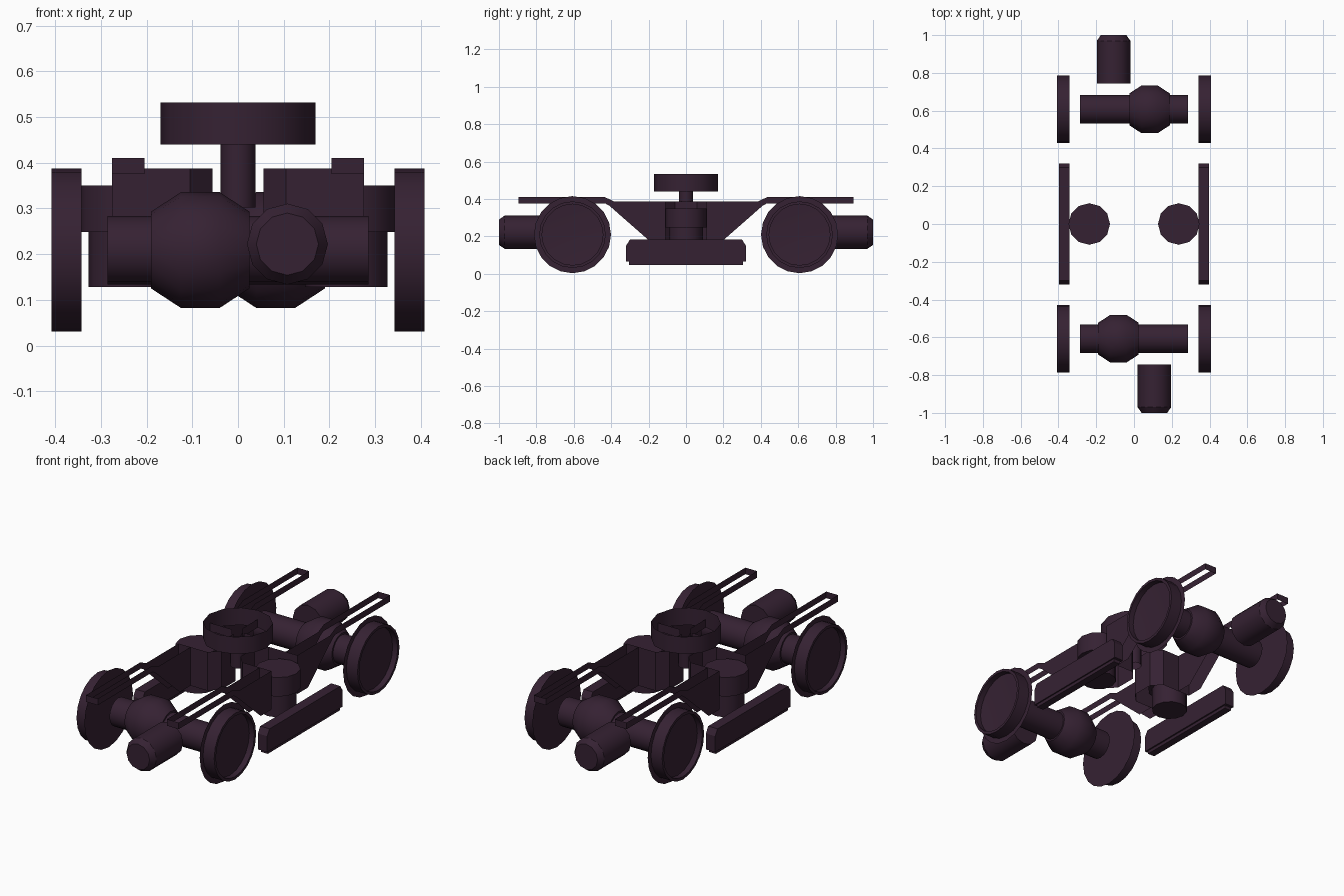
import bpy, bmesh, math
from mathutils import Vector

if "Cube" in bpy.data.objects:
    bpy.data.objects.remove(bpy.data.objects["Cube"], do_unlink=True)

paint = bpy.data.materials.new("dark_plum_iron")
paint.use_nodes = True
COLOUR = (0.036, 0.0155, 0.0325, 1)
paint.diffuse_color = COLOUR
shader = paint.node_tree.nodes["Principled BSDF"]
shader.inputs["Base Color"].default_value = COLOUR
shader.inputs["Roughness"].default_value = 0.8


def finish(name, bm, smooth_angle=0):
    mesh = bpy.data.meshes.new(name)
    bm.to_mesh(mesh)
    bm.free()
    mesh.materials.append(paint)
    obj = bpy.data.objects.new(name, mesh)
    bpy.context.collection.objects.link(obj)
    if smooth_angle:
        bpy.ops.object.select_all(action='DESELECT')
        obj.select_set(True)
        bpy.context.view_layer.objects.active = obj
        bpy.ops.object.shade_smooth_by_angle(angle=math.radians(smooth_angle))


def lathe(name, profile, axis, centre, sides=16, caps=(True, True), angle=32):
    """Revolve (offset along axis, radius) pairs around an axis."""
    bm = bmesh.new()
    rings = []
    for offset, radius in profile:
        ring = []
        for i in range(sides):
            a = math.tau * i / sides
            u, v = radius * math.cos(a), radius * math.sin(a)
            point = {'X': (offset, u, v), 'Y': (v, offset, u), 'Z': (u, v, offset)}[axis]
            ring.append(bm.verts.new(Vector(point) + Vector(centre)))
        rings.append(ring)
    for a, b in zip(rings, rings[1:]):
        for i in range(sides):
            j = (i + 1) % sides
            bm.faces.new((a[i], a[j], b[j], b[i]))
    if caps[0]:
        bm.faces.new(rings[0][::-1])
    if caps[1]:
        bm.faces.new(rings[-1])
    bmesh.ops.recalc_face_normals(bm, faces=bm.faces)
    finish(name, bm, angle)


def walls(name, plan, z0, z1):
    """Upright sheet following a plan outline."""
    bm = bmesh.new()
    low = [bm.verts.new((x, y, z0)) for x, y in plan]
    high = [bm.verts.new((x, y, z1)) for x, y in plan]
    for i in range(len(plan) - 1):
        bm.faces.new((low[i], low[i + 1], high[i + 1], high[i]))
    finish(name, bm)


def slab(name, outline, x0, x1, keep=lambda face: True):
    """Extrude a (y, z) outline across x, keeping the chosen faces."""
    bm = bmesh.new()
    face = bm.faces.new([bm.verts.new((x0, y, z)) for y, z in outline])
    moved = bmesh.ops.extrude_face_region(bm, geom=[face], use_keep_orig=True)
    verts = [g for g in moved["geom"] if isinstance(g, bmesh.types.BMVert)]
    bmesh.ops.translate(bm, verts=verts, vec=(x1 - x0, 0, 0))
    bmesh.ops.recalc_face_normals(bm, faces=bm.faces)
    unwanted = [f for f in bm.faces if not keep(f)]
    bmesh.ops.delete(bm, geom=unwanted, context='FACES')
    finish(name, bm)


def mirrored(half):
    return half + [(-y, z) for y, z in reversed(half)]


def upright(face):
    return abs(face.normal.x) > .9 or abs(face.normal.y) > .9


AXLE_Z = 0.209
for s, end in ((-1, "front"), (1, "back")):
    y = s * 0.607
    # Axle tube with its gearbox bulge, offset to one side
    tube = [(-.285, .075), (-.19, .075), (-.19, .084), (-.125, .1265),
            (-.04, .1265), (.025, .084), (.025, .075), (.285, .075)]
    lathe(end + "_axle_gearbox", [(-s * t, r) for t, r in tube], 'X',
          (0, y, AXLE_Z), angle=45)
    # Motor pointing outwards
    lathe(end + "_motor", [(s * .745, .0885), (s * .97, .0885), (s * 1.0, .068)],
          'Y', (-s * .108, 0, .222), 12)
    for side, label in ((-1, "right"), (1, "left")):
        # Dished wheel with a paper-thin flange disc on the inner side
        rim = [(.342, .178), (.408, .178), (.408, .163), (.378, .163), (.372, .085)]
        lathe(f"{end}_{label}_wheel", [(side * t, r) for t, r in rim],
              'X', (0, y, AXLE_Z), 20, (False, True))
        lathe(f"{end}_{label}_flange", [(side * .342, .206)],
              'X', (0, y, AXLE_Z), 20, (False, True))

        # Half of a side frame: slender bar widening into a deep web,
        # stopping short of the spring
        frame = [(.11, .18), (.2, .18), (.41, .364), (.43, .375), (.895, .375),
                 (.895, .41), (.435, .41), (.385, .387), (.11, .387)]
        slab(f"{end}_{label}_side_frame", [(s * a, b) for a, b in frame],
             side * .205, side * .275, upright)

for side, label in ((-1, "right"), (1, "left")):
    # Inner bolster housing with bevelled corners
    half = [(.205, -.11), (.105, -.11), (.056, -.06)]
    plan = half + [(x, -y) for x, y in reversed(half)]
    walls(label + "_bolster_housing", [(side * x, y) for x, y in plan], .18, .387)
    # Stepped spring cylinder
    lathe(label + "_spring", [(.128, .09), (.248, .09), (.248, .11), (.35, .11)],
          'Z', (side * .237, 0, 0), 12)
    # Track brake bar and its wearing shoe
    slab(label + "_track_brake", mirrored([(-.32, .065), (-.32, .15), (-.30, .182)]),
         side * .342, side * .397)
    slab(label + "_brake_shoe", mirrored([(-.305, .048), (-.305, .065)]),
         side * .35, side * .39)

# Pivot post and open turntable ring with upright spokes
lathe("pivot_post", [(.302, .038), (.44, .038)], 'Z', (0, 0, 0), 12, (False, False))
lathe("turntable_ring", [(.44, .17), (.532, .17)], 'Z', (0, 0, 0), 12, (False, False))
for i in range(4):
    c, s = math.cos(i * math.pi / 2), math.sin(i * math.pi / 2)
    walls(f"turntable_spoke_{i + 1}", [(.036 * c, .036 * s), (.165 * c, .165 * s)], .44, .485)
